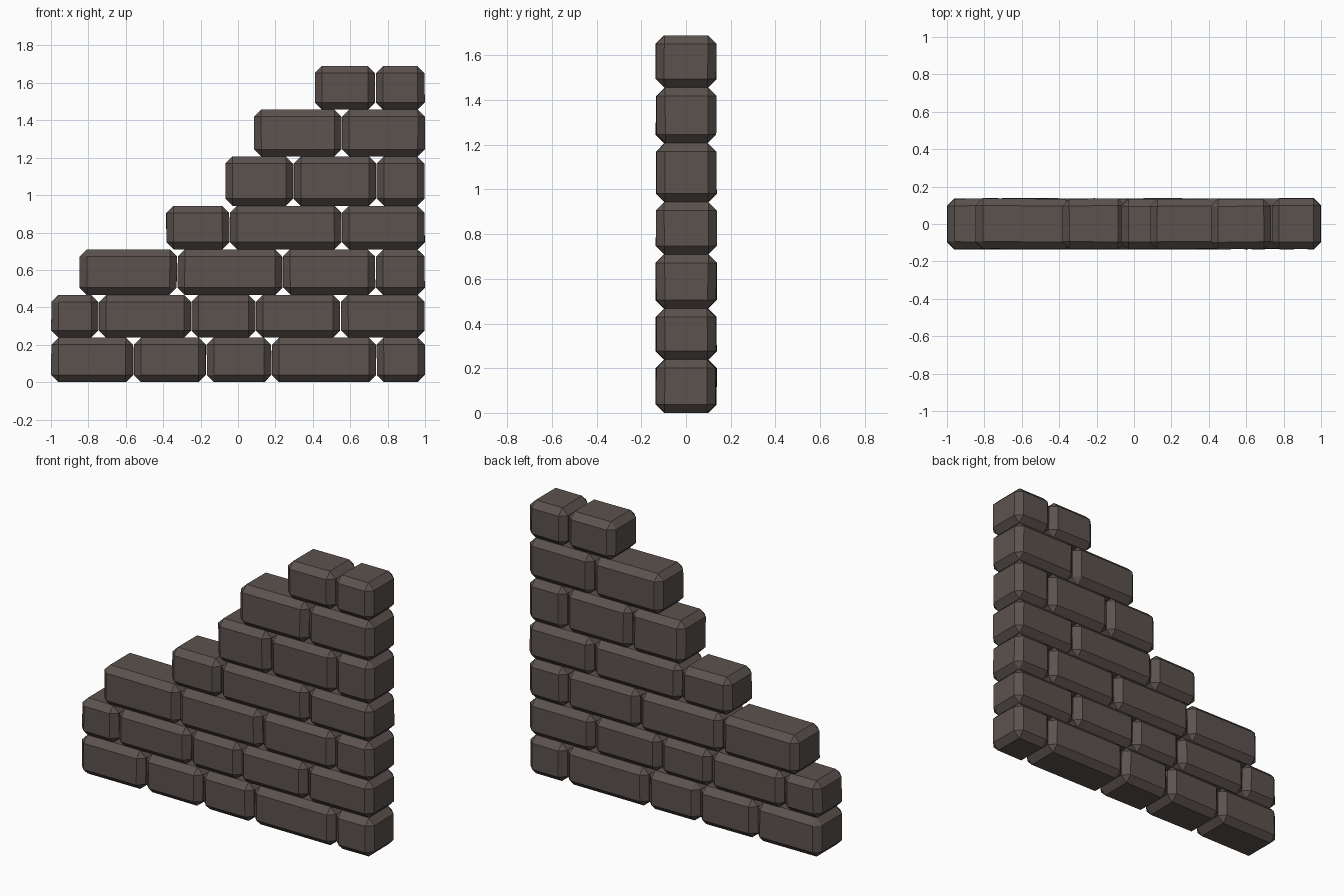
import bpy, bmesh, random
from mathutils import Vector

random.seed(4)
cube = bpy.data.objects.get("Cube")
if cube:
    bpy.data.objects.remove(cube, do_unlink=True)

stone = bpy.data.materials.new("dark brown stone")
stone.use_nodes = True
color = (0.105, 0.085, 0.077, 1)
stone.diffuse_color = color
bsdf = stone.node_tree.nodes["Principled BSDF"]
bsdf.inputs["Base Color"].default_value = color
bsdf.inputs["Roughness"].default_value = 0.9

FRONT, BACK = -0.135, 0.137
CHAMFER = 0.038

# Courses from the ground up: heights of the beds, then the joints along x
beds = [0, 0.238, 0.467, 0.71, 0.943, 1.207, 1.457, 1.69]
courses = [
    [-1, -0.56, -0.17, 0.18, 0.74, 1],
    [-1, -0.745, -0.25, 0.095, 0.55, 1],
    [-0.85, -0.325, 0.24, 0.735, 1],
    [-0.385, -0.045, 0.555, 1],
    [-0.07, 0.295, 0.74, 1],
    [0.085, 0.555, 1],
    [0.41, 0.735, 1],
]


def brick(name, x0, x1, z0, z1):
    """A block with worn, slightly uneven faces and flat chamfered edges."""
    bm = bmesh.new()
    bmesh.ops.create_cube(bm, size=1)
    size = Vector((x1 - x0, BACK - FRONT, z1 - z0))
    mid = Vector((x0 + x1, FRONT + BACK, z0 + z1)) / 2
    for v in bm.verts:
        v.co = Vector(a * b for a, b in zip(v.co, size))
        # pull corners inwards a little so the outline stays put
        v.co.x *= 1 - random.uniform(0, 0.008) / size.x
        v.co.y *= 1 - random.uniform(-0.004, 0.010) / size.y
    bmesh.ops.bevel(bm, geom=bm.edges[:], offset=CHAMFER, segments=1,
                    profile=0.5, affect='EDGES')
    bmesh.ops.recalc_face_normals(bm, faces=bm.faces)
    mesh = bpy.data.meshes.new(name)
    bm.to_mesh(mesh)
    bm.free()
    mesh.materials.append(stone)
    obj = bpy.data.objects.new(name, mesh)
    obj.location = mid
    bpy.context.collection.objects.link(obj)


# Lay every course between its two beds
for row, joints in enumerate(courses):
    for i, (x0, x1) in enumerate(zip(joints, joints[1:])):
        brick(f"brick_row{row + 1}_{i + 1}", x0, x1, beds[row], beds[row + 1])
